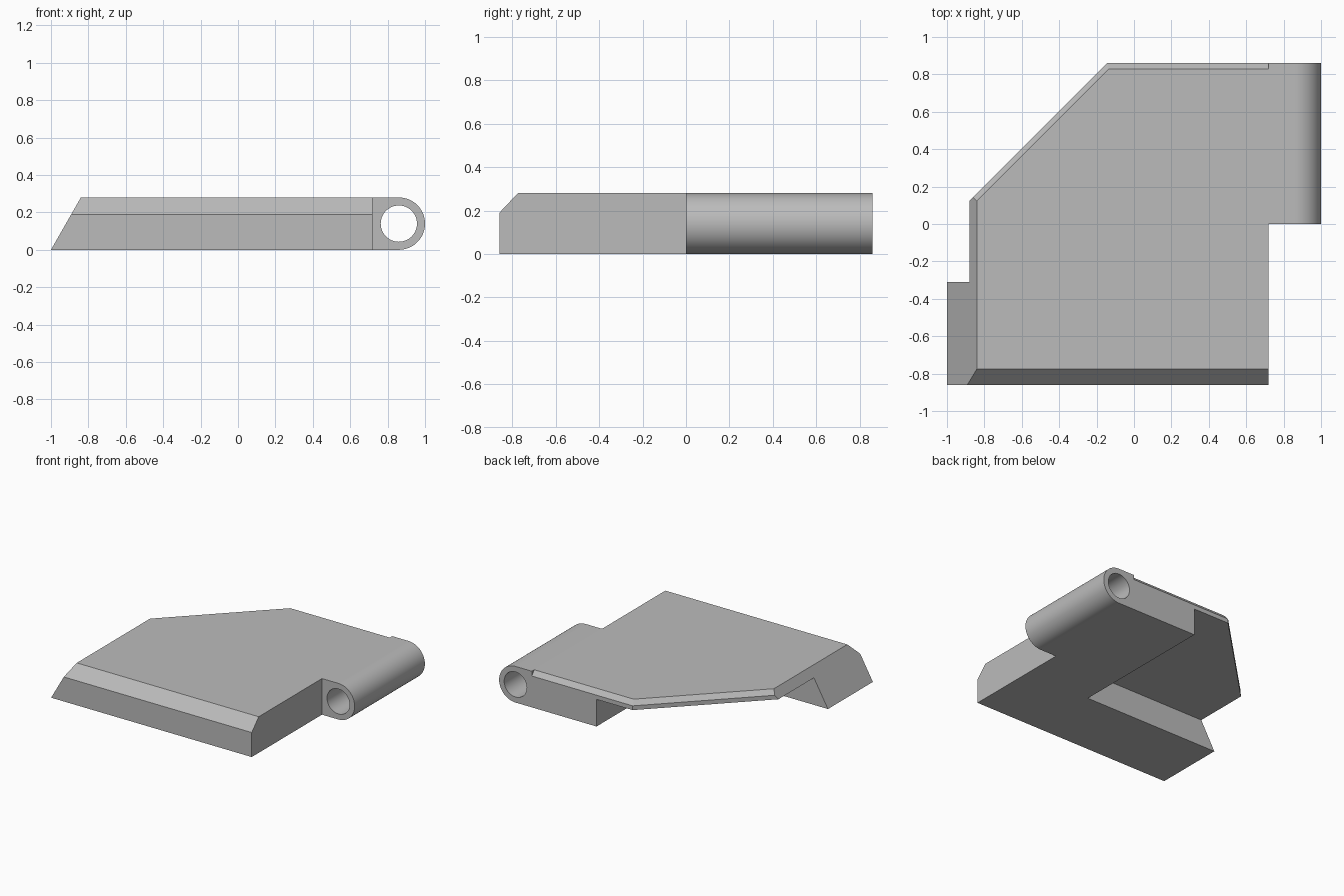
import bpy, bmesh, math
from mathutils import Vector

if "Cube" in bpy.data.objects:
    bpy.data.objects.remove(bpy.data.objects["Cube"], do_unlink=True)

H = 0.28            # slab thickness
Y = 0.86            # half depth
HINGE_X = 0.72      # where the slab meets the hinge
R = H / 2           # hinge outer radius
HOLE = 0.097        # pin hole radius

grey = bpy.data.materials.new("plain grey")
grey.use_nodes = True
colour = (0.5, 0.5, 0.5, 1)
grey.diffuse_color = colour
grey.node_tree.nodes["Principled BSDF"].inputs["Base Color"].default_value = colour


def finish(bm, name):
    bmesh.ops.recalc_face_normals(bm, faces=bm.faces)
    mesh = bpy.data.meshes.new(name)
    bm.to_mesh(mesh)
    bm.free()
    mesh.materials.append(grey)
    obj = bpy.data.objects.new(name, mesh)
    bpy.context.collection.objects.link(obj)
    return obj


def box(lo, hi):
    bm = bmesh.new()
    bmesh.ops.create_cube(bm, size=1)
    for v in bm.verts:
        v.co = [a + (c + 0.5) * (b - a) for a, b, c in zip(lo, hi, v.co)]
    return bm


def slice_off(bm, point, normal):
    """Cut away everything on the normal's side and cap the cut."""
    cut = bmesh.ops.bisect_plane(bm, geom=bm.verts[:] + bm.edges[:] + bm.faces[:],
                                 plane_co=point, plane_no=Vector(normal).normalized(),
                                 clear_outer=True)
    edges = [e for e in cut["geom_cut"] if isinstance(e, bmesh.types.BMEdge)]
    bmesh.ops.contextual_create(bm, geom=edges)


def extrude_profile(points, y0, y1):
    bm = bmesh.new()
    face = bm.faces.new([bm.verts.new((x, y0, z)) for x, z in points])
    side = bmesh.ops.extrude_face_region(bm, geom=[face])
    moved = [g for g in side["geom"] if isinstance(g, bmesh.types.BMVert)]
    bmesh.ops.translate(bm, verts=moved, vec=(0, y1 - y0, 0))
    if not face.is_valid or len(bm.faces) < len(points) + 2:
        bm.faces.new([v for v in bm.verts if v not in moved][:len(points)])
    return bm


def subtract(obj, cutter):
    mod = obj.modifiers.new("cut", "BOOLEAN")
    mod.operation, mod.solver, mod.object = "DIFFERENCE", "EXACT", cutter
    bpy.context.view_layer.objects.active = obj
    bpy.ops.object.modifier_apply(modifier=mod.name)
    bpy.data.objects.remove(cutter, do_unlink=True)


# Slab: a box trimmed by the sloped side, front chamfer, corner and rear chamfers
bm = box((-1, -Y, 0), (HINGE_X, Y, H))
lip, drop = 0.03, 0.037
slice_off(bm, (-1, 0, 0), (-H, 0, 0.16))
slice_off(bm, (0, -Y, 0.19), (0, -0.09, 0.085))
slice_off(bm, (-0.145, Y, 0), (-1, 1, 0))
slice_off(bm, (0, Y, H - drop), (0, drop, lip))
d = drop / math.sqrt(2)
slice_off(bm, (-0.145, Y, H - drop), (-d, d, lip))
slab = finish(bm, "slab")

# Pocket under the slab, leaving a thin plate over the rear right corner
pocket = finish(box((-1.2, -0.31, -0.1), (0.165, 1, 0.21)), "pocket_cutter")
subtract(slab, pocket)

# Hinge barrel: rounded block with a pin hole
N = 32
arc = [-math.pi / 2 + math.pi * i / N for i in range(N + 1)]
outline = [(HINGE_X, H), (HINGE_X, 0)] + [
    (Y + R * math.cos(a), R + R * math.sin(a)) for a in arc]
hinge = finish(extrude_profile(outline, 0, Y), "hinge_barrel")
circle = [(Y + HOLE * math.cos(math.tau * i / 48), R + HOLE * math.sin(math.tau * i / 48))
          for i in range(48)]
subtract(hinge, finish(extrude_profile(circle, -0.1, 1), "hole_cutter"))

bpy.ops.object.select_all(action="DESELECT")
hinge.select_set(True)
bpy.context.view_layer.objects.active = hinge
bpy.ops.object.shade_smooth_by_angle(angle=math.radians(30))
